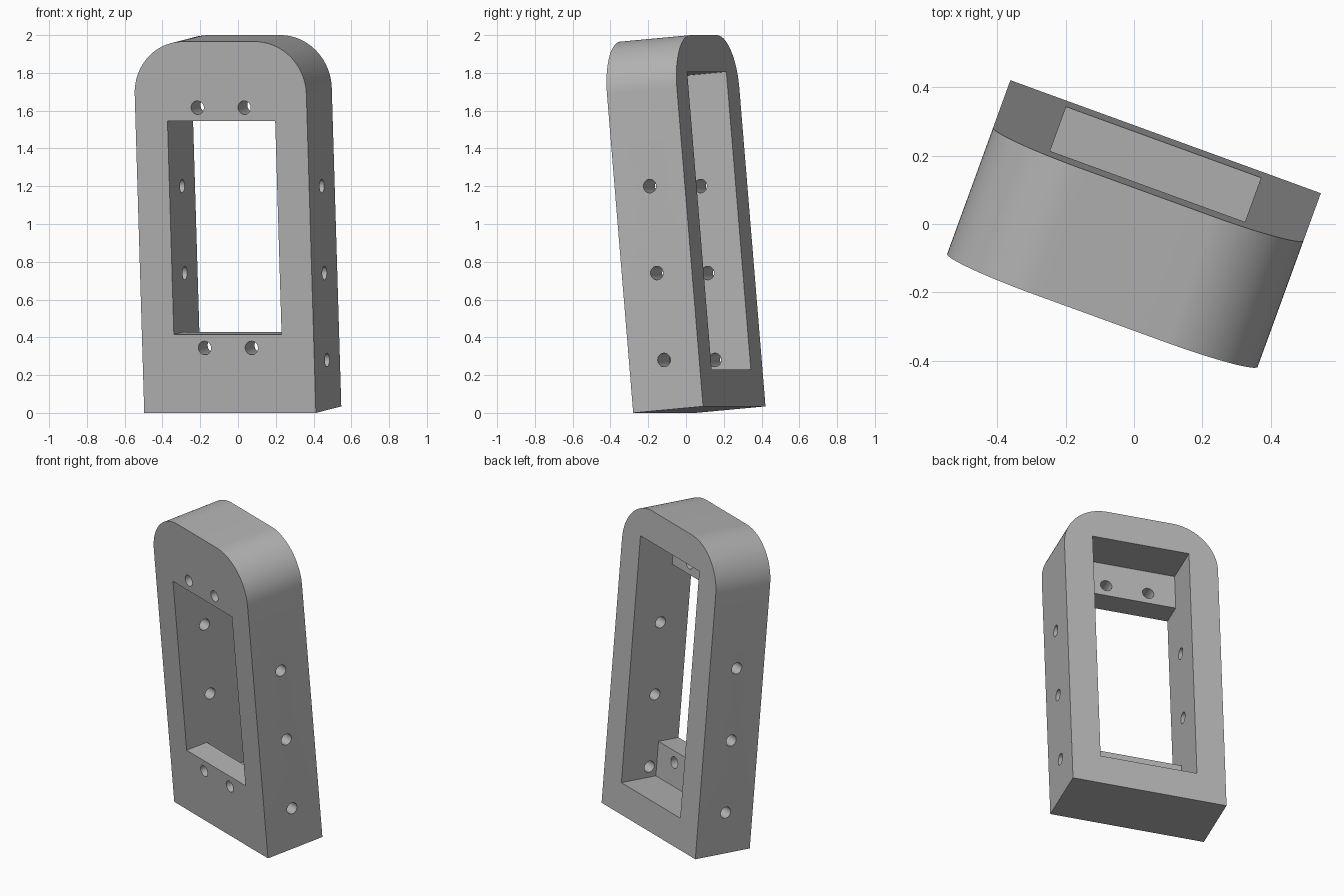
import bpy
import bmesh
from math import sin, cos, pi, radians
from mathutils import Matrix, Vector

cube = bpy.data.objects.get("Cube")
if cube:
    bpy.data.objects.remove(cube, do_unlink=True)

# Main sizes in the frame's own axes: front face at y = 0, base at z = 0
W, D, H, R = 0.967, 0.395, 1.973, 0.28
WINDOW_W, LIP = 0.607, 0.145
HOLE_R = 0.036

grey = bpy.data.materials.new("satin grey")
grey.use_nodes = True
colour = (0.45, 0.45, 0.45, 1)
grey.diffuse_color = colour
grey.node_tree.nodes["Principled BSDF"].inputs["Base Color"].default_value = colour


def make_object(name, bm):
    bmesh.ops.recalc_face_normals(bm, faces=bm.faces)
    mesh = bpy.data.meshes.new(name)
    bm.to_mesh(mesh)
    bm.free()
    mesh.materials.append(grey)
    obj = bpy.data.objects.new(name, mesh)
    bpy.context.collection.objects.link(obj)
    return obj


def cut(body, bm):
    """Subtract a cutter from the body and discard it."""
    cutter = make_object("cutter", bm)
    cutter.hide_render = True
    mod = body.modifiers.new("cut", 'BOOLEAN')
    mod.operation = 'DIFFERENCE'
    mod.solver = 'EXACT'
    mod.object = cutter
    bpy.context.view_layer.objects.active = body
    bpy.ops.object.modifier_apply(modifier=mod.name)
    bpy.data.objects.remove(cutter, do_unlink=True)


def box(width, y0, y1, z0, z1):
    bm = bmesh.new()
    place = Matrix.Translation((0, (y0 + y1) / 2, (z0 + z1) / 2))
    size = Matrix.Diagonal((width, y1 - y0, z1 - z0, 1))
    bmesh.ops.create_cube(bm, size=1, matrix=place @ size)
    return bm


def rod(centre, length, axis):
    bm = bmesh.new()
    turn = Matrix.Rotation(pi / 2, 4, axis)
    bmesh.ops.create_cone(bm, cap_ends=True, segments=32, radius1=HOLE_R,
                          radius2=HOLE_R, depth=length,
                          matrix=Matrix.Translation(centre) @ turn)
    return bm


# Outer block: square base, two large rounded top corners
outline = [(-W / 2, 0), (W / 2, 0)]
for cx, start in ((W / 2 - R, 0), (R - W / 2, pi / 2)):
    for i in range(25):
        a = start + pi / 2 * i / 24
        outline.append((cx + R * cos(a), H - R + R * sin(a)))
bm = bmesh.new()
face = bm.faces.new([bm.verts.new((x, 0, z)) for x, z in outline])
new = bmesh.ops.extrude_face_region(bm, geom=[face])["geom"]
bmesh.ops.translate(bm, vec=(0, D, 0),
                    verts=[v for v in new if isinstance(v, bmesh.types.BMVert)])
frame = make_object("mounting_frame", bm)

# Taller pocket from the back, shorter window through the front
cut(frame, box(WINDOW_W, LIP, D + 0.1, 0.196, 1.778))
cut(frame, box(WINDOW_W, -0.1, LIP + 0.1, 0.417, 1.551))

# Screw holes through the top and bottom lips
for z in (0.345, 1.622):
    for x in (-0.132, 0.132):
        cut(frame, rod((x, 0.05, z), 0.3, 'X'))

# Cross holes through both side walls
for z in (0.264, 0.726, 1.188):
    cut(frame, rod((0, D / 2, z), W + 0.2, 'Y'))

# Lean forward, turn, then centre the frame on the ground
pose = Matrix.Rotation(radians(-20), 4, 'Z') @ Matrix.Rotation(radians(5), 4, 'X')
frame.data.transform(pose)
points = [v.co for v in frame.data.vertices]
low = Vector([min(p[i] for p in points) for i in range(3)])
high = Vector([max(p[i] for p in points) for i in range(3)])
mid = (low + high) / 2
frame.data.transform(Matrix.Translation((-mid.x, -mid.y, -low.z)))

bpy.ops.object.select_all(action='DESELECT')
frame.select_set(True)
bpy.context.view_layer.objects.active = frame
bpy.ops.object.shade_smooth_by_angle(angle=radians(30))
